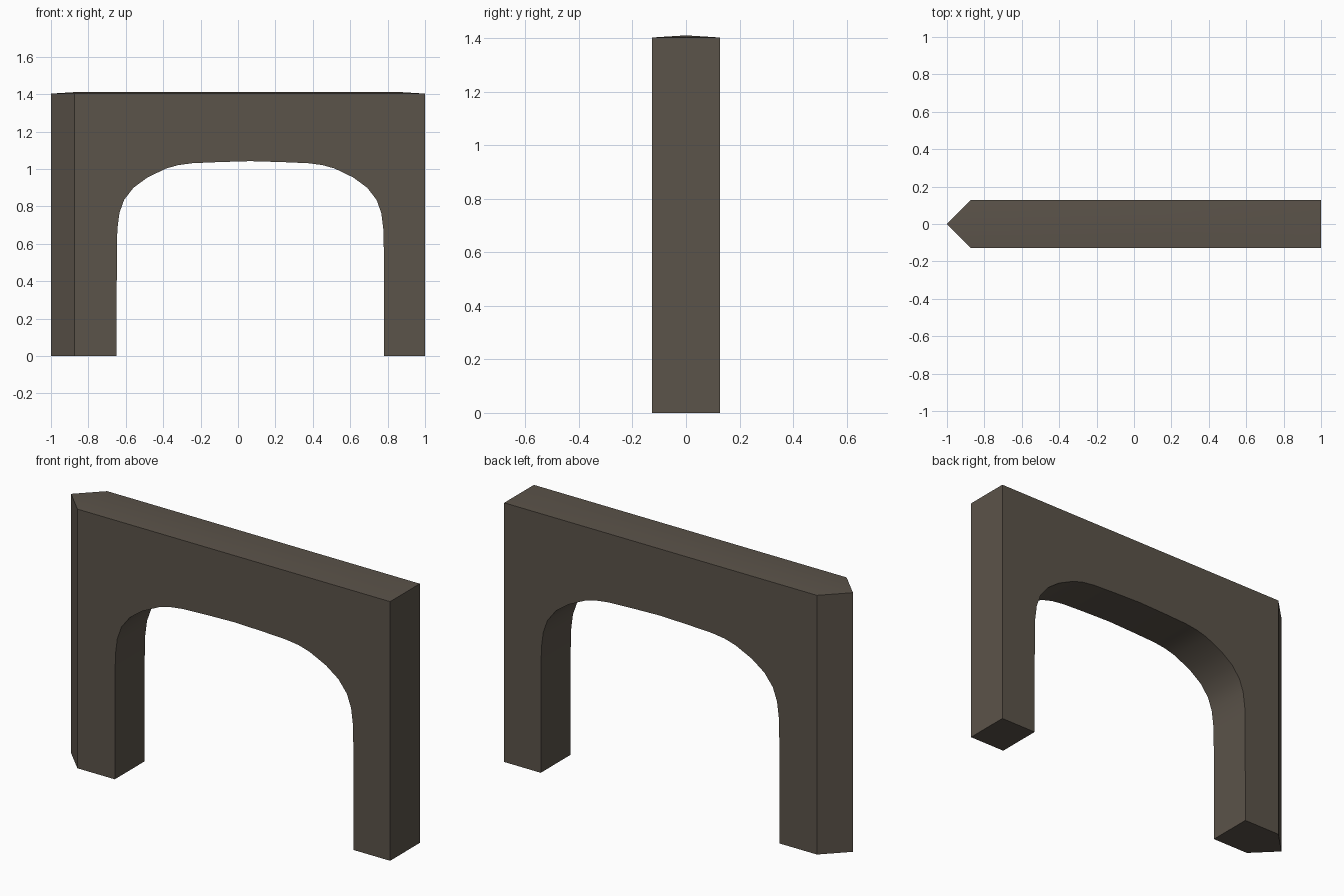
import bpy, bmesh, math

if "Cube" in bpy.data.objects:
    bpy.data.objects.remove(bpy.data.objects["Cube"])

D = 0.127            # half depth
TOP, RIDGE = 1.403, 1.411
SHOULDER = -0.873    # where the pointed end begins
CX = 0.066           # centre of the opening

# Half profile of the opening (offset from its centre, height), foot to crown
half = [(0.715, 0.0), (0.714, 0.55), (0.711, 0.68), (0.70, 0.765), (0.675, 0.835),
        (0.625, 0.90), (0.55, 0.955), (0.45, 1.003), (0.385, 1.021), (0.31, 1.031),
        (0.17, 1.037), (0.0, 1.042)]
opening = [(CX - x, z) for x, z in half] + [(CX + x, z) for x, z in half[-2::-1]]
outline = [(SHOULDER, 0.0)] + opening + [(1.0, 0.0), (1.0, TOP), (SHOULDER, TOP)]

bm = bmesh.new()
front = [bm.verts.new((x, -D, z)) for x, z in outline]
back = [bm.verts.new((x, D, z)) for x, z in outline]
n = len(outline)

# Flat front and back walls
bm.faces.new(front)
bm.faces.new(back[::-1])

# Leg bottoms, opening lining and square right end
for i in range(n - 3):
    bm.faces.new((front[i], front[i + 1], back[i + 1], back[i]))
bm.faces.new((front[n - 3], front[n - 2], back[n - 2], back[n - 3]))

# Pointed left end
tip_low = bm.verts.new((-1, 0, 0))
tip_top = bm.verts.new((-1, 0, TOP))
bm.faces.new((front[0], back[0], tip_low))
bm.faces.new((front[0], front[-1], tip_top, tip_low))
bm.faces.new((back[0], back[-1], tip_top, tip_low))

# Very shallow hipped top
ridge_l = bm.verts.new((SHOULDER, 0, RIDGE))
ridge_r = bm.verts.new((1 - D, 0, RIDGE))
for side in (front, back):
    bm.faces.new((side[-1], side[-2], ridge_r, ridge_l))
    bm.faces.new((side[-1], ridge_l, tip_top))
bm.faces.new((front[-2], back[-2], ridge_r))

bmesh.ops.recalc_face_normals(bm, faces=bm.faces[:])
mesh = bpy.data.meshes.new("archway")
bm.to_mesh(mesh)
bm.free()

arch = bpy.data.objects.new("archway", mesh)
bpy.context.collection.objects.link(arch)

stone = bpy.data.materials.new("dark brown stone")
stone.diffuse_color = (0.105, 0.087, 0.068, 1)
stone.use_nodes = True
stone.node_tree.nodes["Principled BSDF"].inputs["Base Color"].default_value = stone.diffuse_color
mesh.materials.append(stone)

bpy.context.view_layer.objects.active = arch
arch.select_set(True)
bpy.ops.object.shade_smooth_by_angle(angle=math.radians(30))
